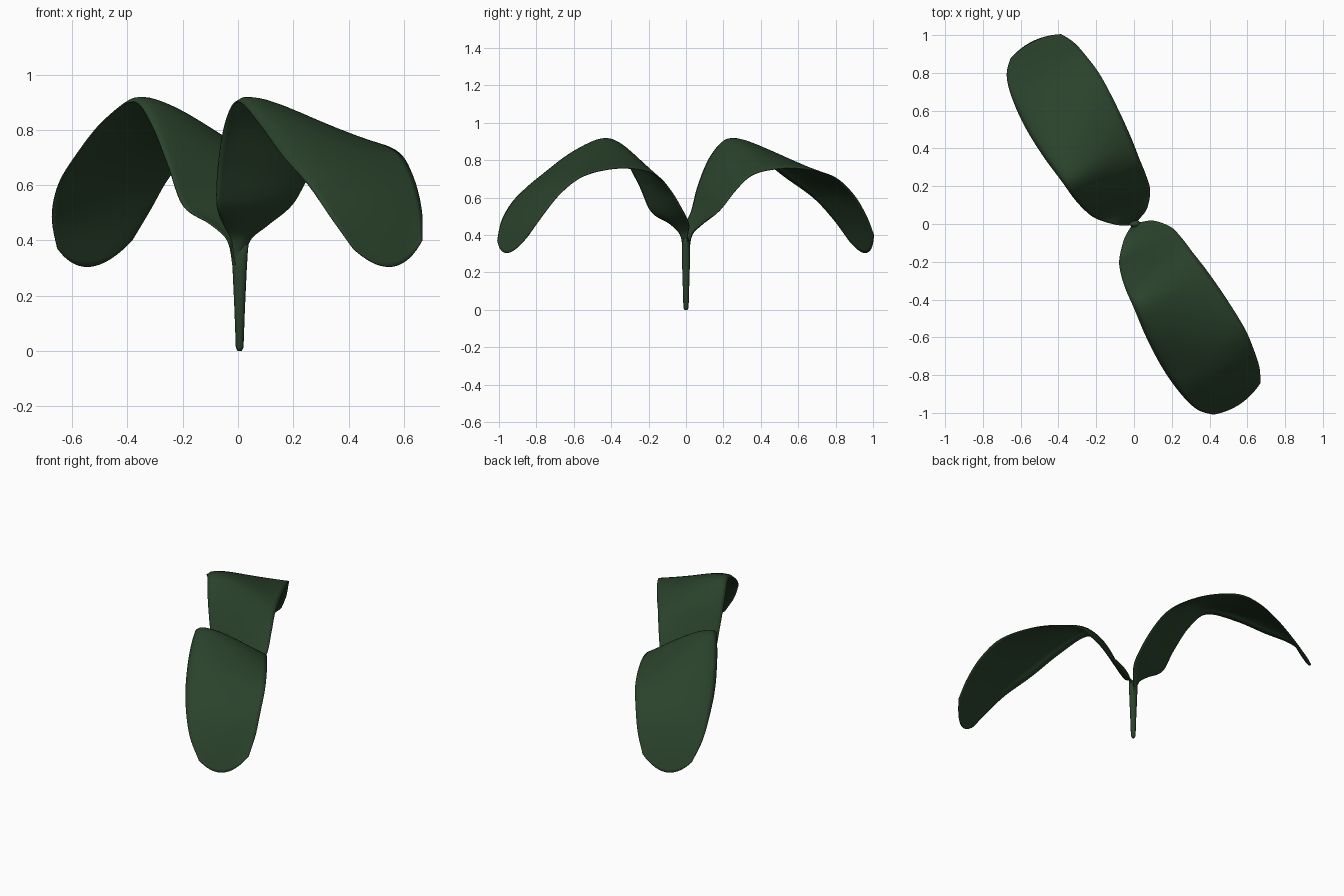
import bpy, bmesh, math
from mathutils import Vector

if "Cube" in bpy.data.objects:
    bpy.data.objects.remove(bpy.data.objects["Cube"])

green = bpy.data.materials.new("leaf_green")
green.diffuse_color = (0.023, 0.055, 0.024, 1)
green.use_nodes = True
green.node_tree.nodes["Principled BSDF"].inputs["Base Color"].default_value = green.diffuse_color

# stations: high edge (u, v, z), low edge (u, v, z), blade rise in z, midrib shift in u
ROWS = [
    (0.006, 0.018, 0.31, 0.006, -0.022, 0.31, 0.0, 0.004),
    (0.013, 0.036, 0.40, 0.013, -0.042, 0.40, -0.003, 0.010),
    (0.046, 0.090, 0.46, 0.04, -0.10, 0.455, -0.01, 0.010),
    (0.12, 0.160, 0.525, 0.115, -0.16, 0.53, 0.0, 0.005),
    (0.18, 0.190, 0.67, 0.20, -0.18, 0.635, 0.015, 0.0),
    (0.27, 0.213, 0.825, 0.29, -0.19, 0.715, 0.032, 0.0),
    (0.38, 0.226, 0.902, 0.41, -0.205, 0.75, 0.042, 0.0),
    (0.56, 0.25, 0.83, 0.58, -0.218, 0.755, 0.045, 0.0),
    (0.745, 0.258, 0.71, 0.77, -0.222, 0.715, 0.035, 0.0),
    (0.91, 0.243, 0.60, 0.90, -0.205, 0.625, 0.015, 0.01),
    (1.015, 0.212, 0.485, 0.995, -0.182, 0.51, -0.025, 0.022),
    (1.08, 0.155, 0.37, 1.065, -0.145, 0.40, -0.08, 0.032),
]


def smooth(rows, t):
    # Catmull-Rom through the stations
    i = min(int(t), len(rows) - 2)
    f = t - i
    p = [rows[max(0, min(len(rows) - 1, i + k))] for k in (-1, 0, 1, 2)]
    return [0.5 * (2 * b + (c - a) * f + (2 * a - 5 * b + 4 * c - d) * f * f
                   + (3 * b - a - 3 * c + d) * f ** 3) for a, b, c, d in zip(*p)]


def finish(bm, name):
    bmesh.ops.recalc_face_normals(bm, faces=bm.faces)
    me = bpy.data.meshes.new(name)
    bm.to_mesh(me)
    bm.free()
    me.materials.append(green)
    ob = bpy.data.objects.new(name, me)
    bpy.context.collection.objects.link(ob)
    for f in me.polygons:
        f.use_smooth = True
    return ob


def leaf(name, along, side):
    bm = bmesh.new()
    nu, nv = 66, 18
    grid = []
    for i in range(nu + 1):
        uw, vw, zw, ue, ve, ze, rise, bulge = smooth(ROWS, i / nu * (len(ROWS) - 1))
        line = []
        for j in range(nv + 1):
            t = j / nv
            k = 1 - (2 * t - 1) ** 2
            # the crest of the arch lies near the high edge
            kz = math.sin(math.pi * t ** 0.6) if rise > 0 else k
            u = uw + (ue - uw) * t + bulge * k
            v = vw + (ve - vw) * t
            p = along * u + side * v
            line.append(bm.verts.new((p.x, p.y, zw + (ze - zw) * t + rise * kz)))
        grid.append(line)
    for a, b in zip(grid, grid[1:]):
        for j in range(nv):
            bm.faces.new((a[j], a[j + 1], b[j + 1], b[j]))
    ob = finish(bm, name)
    # thin blade
    m = ob.modifiers.new("thickness", 'SOLIDIFY')
    m.thickness = 0.005
    m.offset = 0
    return ob


# two arching leaves on opposite sides of the stem
leaf("back_leaf", Vector((-0.48, 0.877, 0)), Vector((-0.877, -0.48, 0)))
leaf("front_leaf", Vector((0.51, -0.86, 0)), Vector((-0.86, -0.51, 0)))

# tapered stem running into the leaf bases
bm = bmesh.new()
rings = []
for z, rx, ry in [(0, 0.008, 0.008), (0.012, 0.014, 0.014), (0.15, 0.019, 0.018),
                  (0.28, 0.025, 0.022), (0.35, 0.029, 0.02), (0.385, 0.032, 0.012)]:
    ring = []
    for k in range(16):
        a = math.tau * k / 16
        ring.append(bm.verts.new((0.006 + rx * math.cos(a), ry * math.sin(a), z)))
    rings.append(ring)
for a, b in zip(rings, rings[1:]):
    for k in range(16):
        bm.faces.new((a[k], a[(k + 1) % 16], b[(k + 1) % 16], b[k]))
bm.faces.new(rings[0])
bm.faces.new(rings[-1])
finish(bm, "stem")
